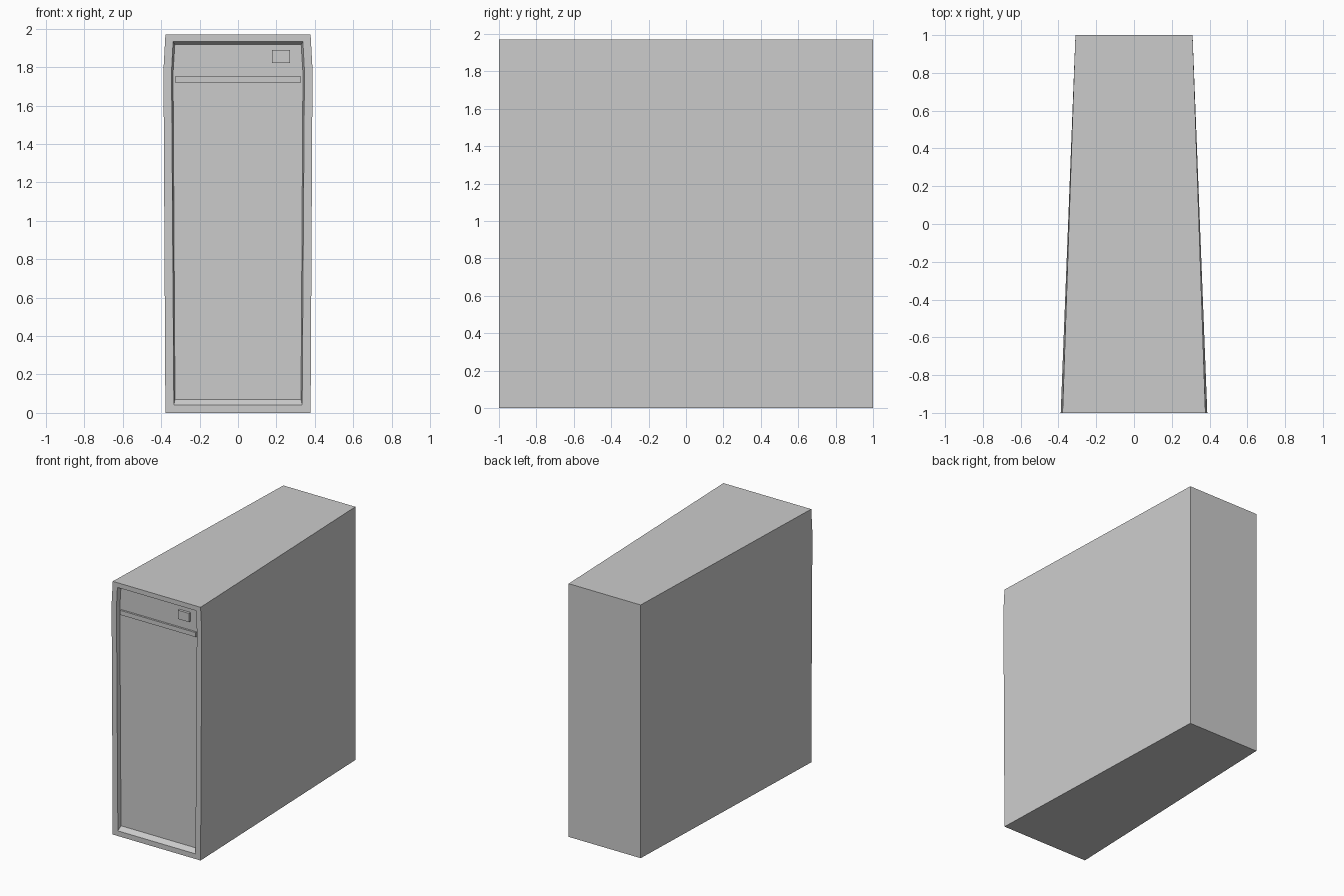
import bpy, bmesh

if "Cube" in bpy.data.objects:
    bpy.data.objects.remove(bpy.data.objects["Cube"], do_unlink=True)

grey = bpy.data.materials.new("light_grey")
grey.use_nodes = True
colour = (0.6, 0.6, 0.6, 1)
grey.diffuse_color = colour
grey.node_tree.nodes["Principled BSDF"].inputs["Base Color"].default_value = colour


def finish(name, bm):
    bmesh.ops.recalc_face_normals(bm, faces=bm.faces)
    mesh = bpy.data.meshes.new(name)
    bm.to_mesh(mesh)
    bm.free()
    mesh.materials.append(grey)
    obj = bpy.data.objects.new(name, mesh)
    bpy.context.collection.objects.link(obj)


def ring(bm, y, profile):
    """Mirrored outline from (half width, height) points, bottom to top."""
    points = profile + [(-x, z) for x, z in reversed(profile)]
    return [bm.verts.new((x, y, z)) for x, z in points]


def plate(name, x0, x1, z0, z1, y0, y1):
    bm = bmesh.new()
    bmesh.ops.create_cube(bm, size=1)
    for v in bm.verts:
        v.co.x = x1 if v.co.x > 0 else x0
        v.co.y = y1 if v.co.y > 0 else y0
        v.co.z = z1 if v.co.z > 0 else z0
    finish(name, bm)


# Tapered case: back, front rim and sloped recess walls
bm = bmesh.new()
sections = [
    (1, [(0.31, 0), (0.31, 1.79), (0.31, 1.97)]),
    (-1, [(0.378, 0), (0.388, 1.79), (0.378, 1.97)]),
    (-1, [(0.334, 0.04), (0.346, 1.78), (0.338, 1.933)]),
    (-0.97, [(0.328, 0.07), (0.338, 1.77), (0.329, 1.918)]),
]
rings = [ring(bm, y, profile) for y, profile in sections]
for a, b in zip(rings, rings[1:]):
    for i in range(len(a)):
        j = (i + 1) % len(a)
        bm.faces.new((a[i], a[j], b[j], b[i]))
bm.faces.new(rings[0])
bm.faces.new(rings[-1])
finish("case", bm)

# Raised details on the recessed front panel
plate("drive_strip", -0.326, 0.326, 1.718, 1.753, -0.985, -0.965)
plate("power_button", 0.177, 0.27, 1.822, 1.89, -0.99, -0.965)
